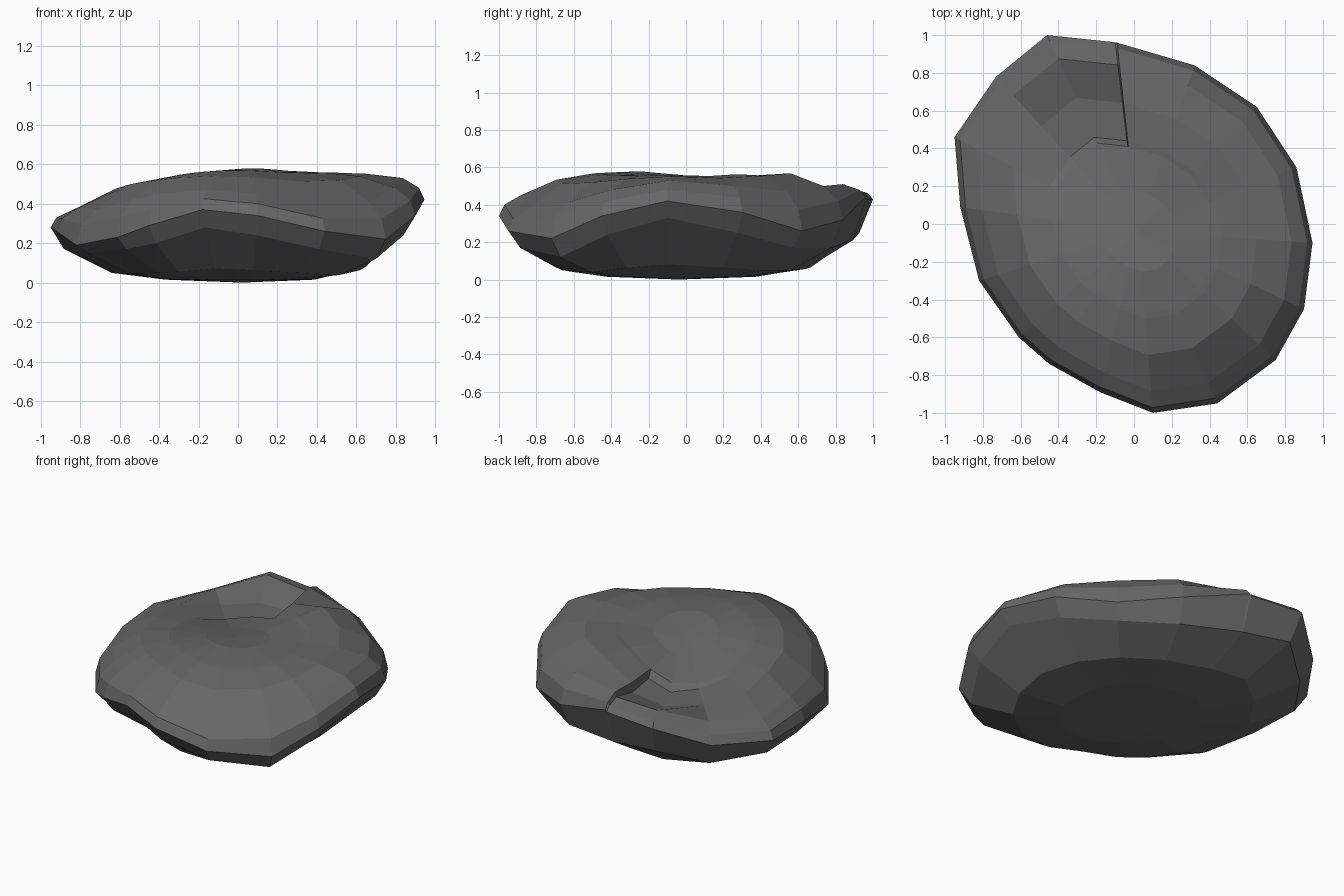
import bpy, bmesh, math

if "Cube" in bpy.data.objects:
    bpy.data.objects.remove(bpy.data.objects["Cube"])

# Rim stations: x, y, rim height, upper lip height, lower lip height, drop of the chipped hollow
RIM = [
    (-0.46, 1.00, 0.43, 0.49, 0.25, 0.05), (-0.73, 0.78, 0.31, 0.41, 0.16, 0.02),
    (-0.95, 0.46, 0.28, 0.37, 0.17, 0), (-0.92, 0.09, 0.26, 0.38, 0.16, 0),
    (-0.82, -0.30, 0.19, 0.37, 0.15, 0), (-0.61, -0.60, 0.23, 0.42, 0.17, 0),
    (-0.45, -0.74, 0.29, 0.45, 0.20, 0), (-0.18, -0.89, 0.37, 0.47, 0.28, 0),
    (0.10, -1.00, 0.34, 0.45, 0.24, 0), (0.44, -0.95, 0.26, 0.38, 0.17, 0),
    (0.75, -0.72, 0.22, 0.41, 0.12, 0), (0.90, -0.45, 0.34, 0.48, 0.24, 0),
    (0.945, -0.10, 0.42, 0.53, 0.33, 0), (0.86, 0.30, 0.36, 0.50, 0.25, 0),
    (0.65, 0.62, 0.26, 0.47, 0.17, 0), (0.32, 0.84, 0.32, 0.50, 0.17, 0),
    (-0.09, 0.96, 0.44, 0.51, 0.21, 0), (-0.10, 0.962, 0.43, 0.48, 0.21, 0.05),
]
CX, CY = 0.02, -0.04


def bump(x, y, px, py, size, height):
    return height * math.exp(-((x - px) ** 2 + (y - py) ** 2) / size ** 2)


def top_height(x, y, row, blend, chip=0):
    z = row[3] + (0.56 - row[3]) * blend
    z += bump(x, y, 0.27, 0.47, 0.2, 0.06)       # back crest
    z += bump(x, y, 0.05, -0.30, 0.3, 0.025)     # front crest
    z -= bump(x, y, -0.30, 0.40, 0.42, 0.12)     # broad dish at the back left
    return z - chip * row[5]


bm = bmesh.new()
n = len(RIM)


def ring(scale, height):
    verts = []
    for row in RIM:
        x = CX + (row[0] - CX) * scale
        y = CY + (row[1] - CY) * scale
        verts.append(bm.verts.new((x, y, height(x, y, row))))
    return verts


# Rings from the flat underside, round the rim and over the crown
rings = [
    ring(0.40, lambda x, y, r: 0.015),
    ring(0.68, lambda x, y, r: 0.015 + 0.2 * r[4]),
    ring(0.93, lambda x, y, r: r[4]),
    ring(1.00, lambda x, y, r: r[2]),
    ring(0.97, lambda x, y, r: r[2] * 0.45 + r[3] * 0.55),
    ring(0.88, lambda x, y, r: r[3]),
    ring(0.68, lambda x, y, r: top_height(x, y, r, 0.72, 1)),
    ring(0.48, lambda x, y, r: top_height(x, y, r, 0.92, 0.9)),
    ring(0.45, lambda x, y, r: top_height(x, y, r, 0.93)),
    ring(0.22, lambda x, y, r: top_height(x, y, r, 1.0)),
]
for a, b in zip(rings, rings[1:]):
    for i in range(n):
        j = (i + 1) % n
        bm.faces.new((a[i], a[j], b[j], b[i]))

# Close the underside and crown
bottom = bm.verts.new((CX, CY, 0.0))
crown = bm.verts.new((CX, CY, 0.545))
for i in range(n):
    j = (i + 1) % n
    bm.faces.new((bottom, rings[0][j], rings[0][i]))
    bm.faces.new((crown, rings[-1][i], rings[-1][j]))
bmesh.ops.recalc_face_normals(bm, faces=bm.faces)

mesh = bpy.data.meshes.new("flat_rock")
bm.to_mesh(mesh)
bm.free()
rock = bpy.data.objects.new("flat_rock", mesh)
bpy.context.collection.objects.link(rock)

# Dark stone colour
stone = bpy.data.materials.new("dark_stone")
stone.diffuse_color = (0.135, 0.135, 0.135, 1)
stone.use_nodes = True
stone.node_tree.nodes["Principled BSDF"].inputs["Base Color"].default_value = stone.diffuse_color
mesh.materials.append(stone)
